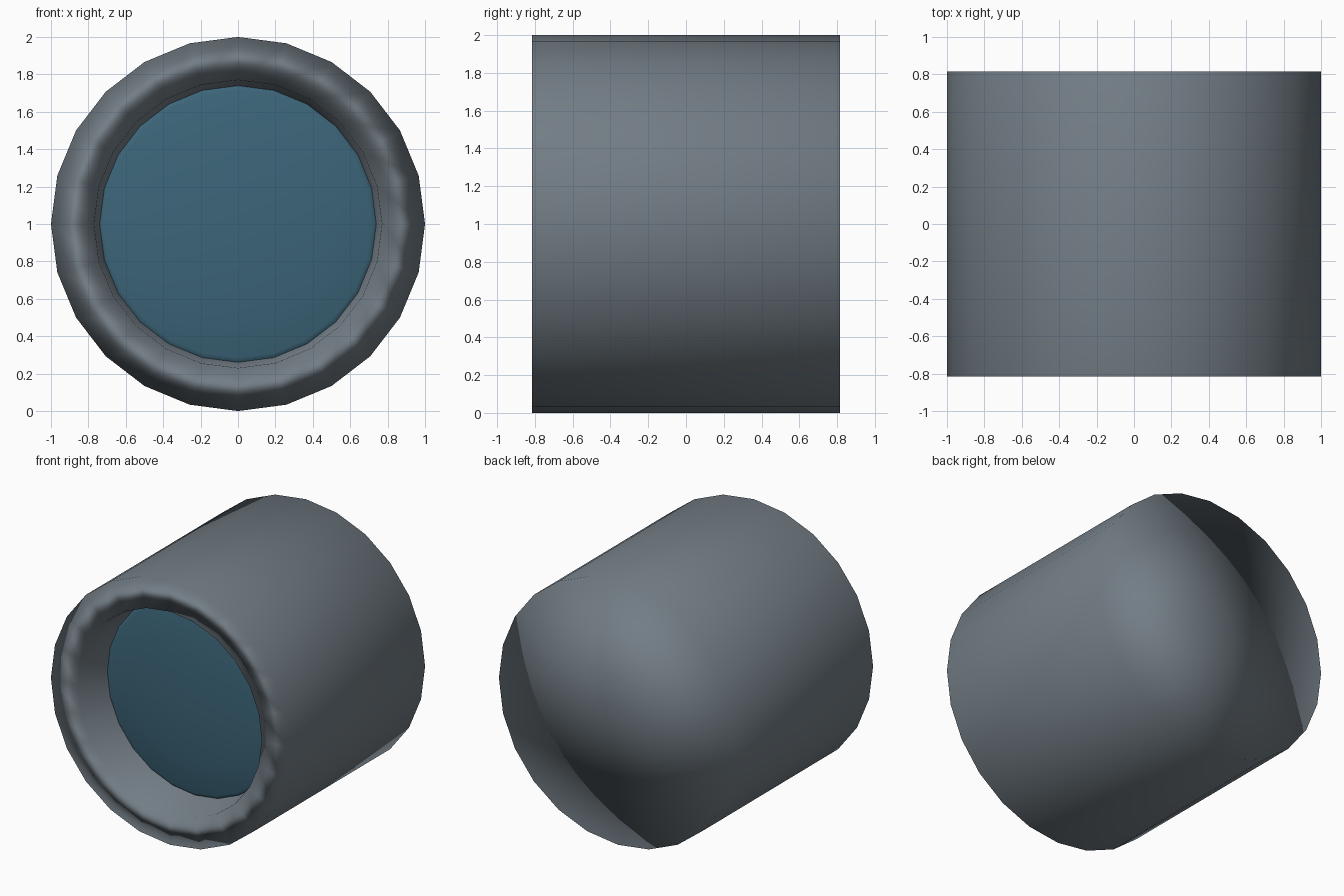
import bpy, bmesh, math

if "Cube" in bpy.data.objects:
    bpy.data.objects.remove(bpy.data.objects["Cube"])

SIDES = 24


def material(name, rgb):
    m = bpy.data.materials.new(name)
    m.use_nodes = True
    m.diffuse_color = (*rgb, 1)
    m.node_tree.nodes["Principled BSDF"].inputs["Base Color"].default_value = (*rgb, 1)
    return m


def lathe(name, profile, mat):
    """Revolve (radius, y) points around the horizontal axis at z = 1."""
    bm = bmesh.new()
    angles = [math.tau * i / SIDES for i in range(SIDES)]
    rings = [[bm.verts.new((r * math.cos(a), y, 1 + r * math.sin(a))) for a in angles]
             for r, y in profile]
    for a, b in zip(rings, rings[1:]):
        for i in range(SIDES):
            j = (i + 1) % SIDES
            bm.faces.new((a[i], a[j], b[j], b[i]))
    # Rings of zero radius close into a single centre point
    bmesh.ops.remove_doubles(bm, verts=bm.verts, dist=0.0001)
    for f in bm.faces:
        f.smooth = True
    mesh = bpy.data.meshes.new(name)
    bm.to_mesh(mesh)
    bm.free()
    mesh.materials.append(mat)
    obj = bpy.data.objects.new(name, mesh)
    bpy.context.collection.objects.link(obj)
    # Large faces dominate the smooth shading at the rims
    obj.modifiers.new("area shading", "WEIGHTED_NORMAL").mode = "FACE_AREA"
    return obj


grey = material("steel grey", (0.17, 0.205, 0.235))
blue = material("glass blue", (0.045, 0.13, 0.19))

# Closed back, barrel wall, flat front rim and tapered bore running behind the lens
lathe("barrel", [(0, 0.815), (1, 0.815), (1, -0.815), (0.77, -0.815), (0.71, -0.215)], grey)
# Gently domed glass with a softened edge
lathe("lens", [(0.741, -0.51), (0.715, -0.53), (0.5, -0.56), (0.25, -0.575), (0, -0.58)], blue)
